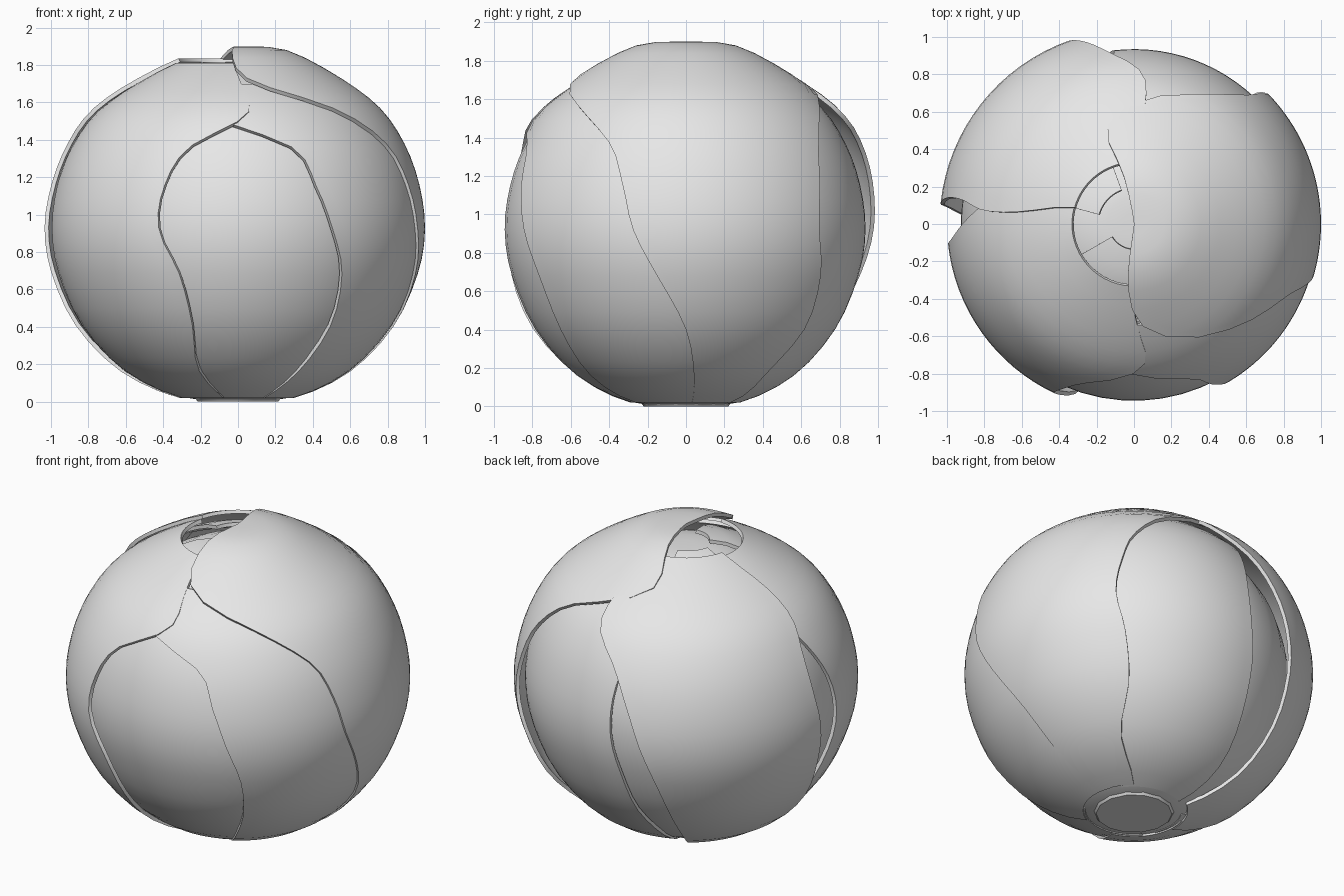
import bpy
import bmesh
import math

cube = bpy.data.objects.get("Cube")
if cube:
    bpy.data.objects.remove(cube, do_unlink=True)

leaf_grey = bpy.data.materials.new("leaf_grey")
leaf_grey.use_nodes = True
leaf_grey.diffuse_color = (0.8, 0.8, 0.8, 1)
for node in leaf_grey.node_tree.nodes:
    if node.type == "BSDF_PRINCIPLED":
        node.inputs["Base Color"].default_value = (0.8, 0.8, 0.8, 1)

# Head profile from the stalk to the crown: radius and height
RADII = [0, .3, .6, .83, .96, 1, .97, .89, .76, .55, .26, 0]
HEIGHTS = [0, .02, .16, .4, .68, .92, 1.16, 1.38, 1.57, 1.73, 1.88, 1.9]
MIDDLE = 0.95


def spline(values, t):
    """Catmull-Rom value at fractional index t."""
    last = len(values) - 1
    i = max(0, min(int(t), last - 1))
    f = t - i
    a, b, c, d = (values[max(0, min(k, last))] for k in range(i - 1, i + 3))
    return b + f * (c - a + f * (2*a - 5*b + 4*c - d + f * (3*(b - c) + d - a))) / 2


def head_point(t, degrees, wide, tall):
    """Point on the head, widened and with the upper half made taller."""
    angle = math.radians(degrees)
    r = max(0, spline(RADII, t)) * wide
    z = spline(HEIGHTS, t)
    if z > MIDDLE:
        z = MIDDLE + (z - MIDDLE) * tall
    return r * math.cos(angle), r * math.sin(angle), z


def finish(name, bm):
    bmesh.ops.recalc_face_normals(bm, faces=bm.faces)
    mesh = bpy.data.meshes.new(name)
    bm.to_mesh(mesh)
    bm.free()
    mesh.materials.append(leaf_grey)
    obj = bpy.data.objects.new(name, mesh)
    bpy.context.collection.objects.link(obj)
    bpy.ops.object.select_all(action="DESELECT")
    obj.select_set(True)
    bpy.context.view_layer.objects.active = obj
    bpy.ops.object.shade_smooth_by_angle(angle=math.radians(40))


def leaf(name, start, end, low, high, wide=1.0, tall=1.0, thick=0.022, columns=16):
    """Thick curved leaf between two edges, given in degrees per profile step."""
    bm = bmesh.new()
    rows = round((end - start) * 3)
    grid = []
    for j in range(rows + 1):
        t = start + (end - start) * j / rows
        a, b = spline(low, t - start), spline(high, t - start)
        grid.append([bm.verts.new(head_point(t, a + (b - a) * i / columns, wide, tall))
                     for i in range(columns + 1)])
    for lower, upper in zip(grid, grid[1:]):
        for i in range(columns):
            bm.faces.new((lower[i], lower[i + 1], upper[i + 1], upper[i]))
    bmesh.ops.remove_doubles(bm, verts=bm.verts, dist=0.0005)
    bm.normal_update()
    if thick:
        bmesh.ops.solidify(bm, geom=bm.faces[:], thickness=thick)
    finish(name, bm)


# Solid heart under the leaves
leaf("heart", 0, 11, [0] * 12, [360] * 12, .89, .86, thick=0, columns=32)

# Recessed inner leaves
leaf("front_inner_leaf", 1, 9, [-140] * 9, [-35] * 9, .945, .95)
leaf("back_inner_leaf", 1, 9, [35] * 9,
     [118, 112, 104, 100, 97, 97, 100, 105, 110], .935, .97)
leaf("right_inner_leaf", 1, 9, [150] * 9, [205] * 9, .925, .95)

# Left front leaf, tucked under the crown leaf
leaf("left_front_leaf", 1, 9,
     [-62, -57, -53, -54, -59, -64, -71, -102, -100],
     [25, 25, 25, 20, 10, 5, 0, -10, -30], .985, .96)

# Right front leaf
leaf("right_front_leaf", 1, 9.75,
     [-195, -190, -181, -176, -174, -176, -182, -190, -195, -195],
     [-105, -110, -107, -109, -115, -114, -107, -86, -88, -95], 1.0, .955)

# Right back leaf, the widest one
leaf("right_back_leaf", 1, 9.8,
     [128, 125, 120, 115, 110, 105, 98, 86, 85, 88],
     [185, 180, 178, 175, 174, 172, 172, 175, 173, 163], 1.04, .975)

# Left leaf that folds over the crown
leaf("crown_leaf", 1, 11,
     [6, 4, 0, -9, -16, -20, -27, -48, -85, -97, -97],
     [50, 43, 48, 47, 44, 46, 51, 66, 105, 102, 97], 1.0, 1.0, columns=24)

# Folded young leaves inside the crown opening
leaf("crown_fold_front", 8.6, 10.4, [-150] * 3, [-80] * 3, .96, .9)
leaf("crown_fold_back", 8.6, 10.2, [110] * 3, [165] * 3, .96, .92)

# Cut stalk underneath
stalk = bmesh.new()
bmesh.ops.create_cone(stalk, cap_ends=True, segments=14, radius1=.22, radius2=.32, depth=.12)
bmesh.ops.translate(stalk, verts=stalk.verts, vec=(0, 0, .06))
finish("stalk", stalk)
